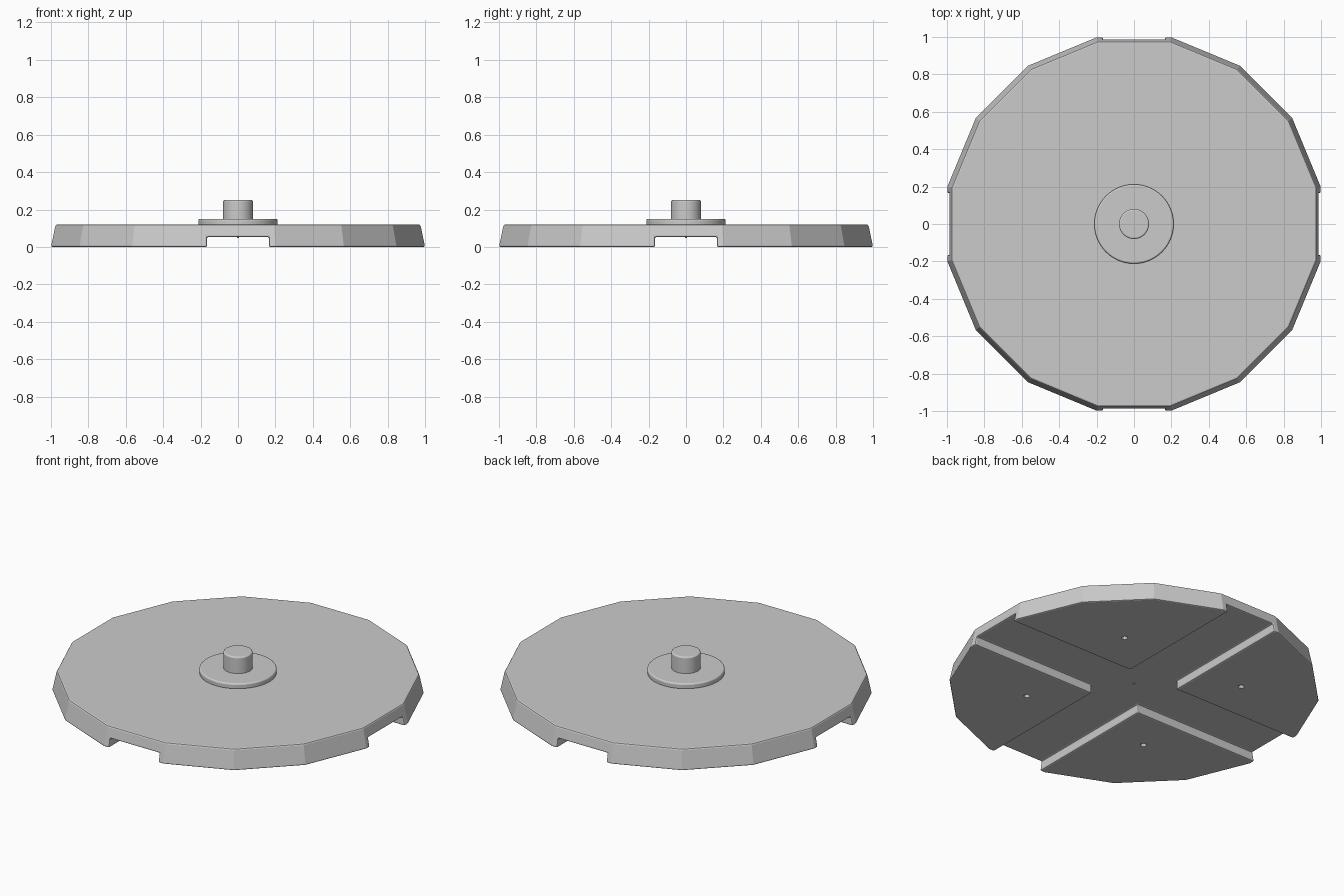
import bpy
import math

if "Cube" in bpy.data.objects:
    bpy.data.objects.remove(bpy.data.objects["Cube"], do_unlink=True)

SIDES = 16
BASE_H = 0.12
CHANNEL_HALF = 0.165
CHANNEL_H = 0.053

grey = bpy.data.materials.new("plain grey")
grey.use_nodes = True
COLOUR = (0.6, 0.6, 0.6, 1)
grey.diffuse_color = COLOUR
grey.node_tree.nodes["Principled BSDF"].inputs["Base Color"].default_value = COLOUR


def finish(name):
    obj = bpy.context.object
    obj.name = name
    obj.data.materials.append(grey)
    return obj


def cutter(obj):
    obj.hide_render = True
    obj.hide_viewport = True
    obj.display_type = 'WIRE'
    return obj


def cut(obj, tool):
    mod = obj.modifiers.new("cut " + tool.name, 'BOOLEAN')
    mod.operation = 'DIFFERENCE'
    mod.solver = 'EXACT'
    mod.object = tool


def bevel(obj, width, segments):
    mod = obj.modifiers.new("rounded edges", 'BEVEL')
    mod.width = width
    mod.segments = segments
    mod.limit_method = 'ANGLE'
    mod.angle_limit = math.radians(35)


def disc(name, radius, low, high, width):
    bpy.ops.mesh.primitive_cylinder_add(vertices=64, radius=radius, depth=high - low,
                                        location=(0, 0, (low + high) / 2))
    obj = finish(name)
    bevel(obj, width, 3)
    bpy.ops.object.shade_smooth_by_angle(angle=math.radians(40))
    return obj


# Tapered sixteen-sided base plate with flats facing the axes
to_corner = 1 / math.cos(math.pi / SIDES)
bpy.ops.mesh.primitive_cone_add(vertices=SIDES, radius1=to_corner, radius2=0.975 * to_corner,
                                depth=BASE_H, location=(0, 0, BASE_H / 2),
                                rotation=(0, 0, math.pi / SIDES))
base = finish("base_plate")

# Crossed channels through the underside
for name, size in (("channel_cutter_x", (1.5, CHANNEL_HALF)),
                   ("channel_cutter_y", (CHANNEL_HALF, 1.5))):
    bpy.ops.mesh.primitive_cube_add(size=2)
    tool = finish(name)
    tool.scale = (size[0], size[1], CHANNEL_H)
    cut(base, cutter(tool))
bevel(base, 0.008, 2)

# Small dimple in each foot
for i in range(4):
    a = math.radians(45 + 90 * i)
    bpy.ops.mesh.primitive_uv_sphere_add(segments=16, ring_count=8, radius=0.017,
                                         location=(0.59 * math.cos(a), 0.59 * math.sin(a), 0))
    cut(base, cutter(finish(f"dimple_cutter_{i + 1}")))

# Raised collar and centre post
disc("collar", 0.212, 0.115, 0.15, 0.008)
disc("centre_post", 0.08, 0.13, 0.25, 0.008)

# Tiny pivot tip under the centre
bpy.ops.mesh.primitive_cone_add(vertices=16, radius1=0.004, radius2=0.008, depth=0.012,
                                location=(0, 0, CHANNEL_H))
finish("pivot_tip")
